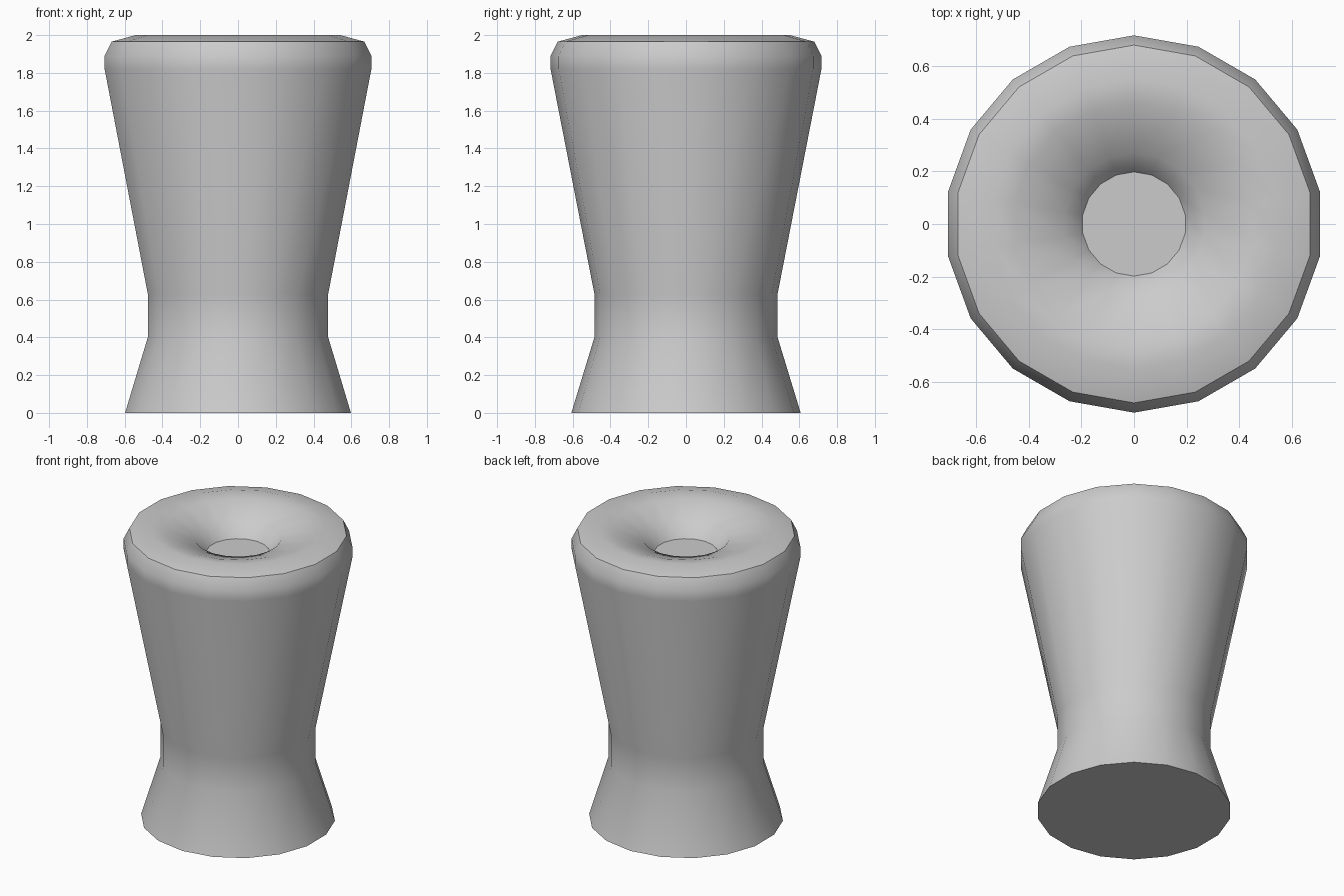
import bpy, bmesh, math

if "Cube" in bpy.data.objects:
    bpy.data.objects.remove(bpy.data.objects["Cube"])

SIDES = 18
# Profile (radius, height): base, waist, flared body, rounded rim, dished top, hole floor
PROFILE = [(0.607, 0), (0.485, 0.4), (0.485, 0.63), (0.717, 1.82), (0.717, 1.89),
           (0.68, 1.965), (0.55, 2.0), (0.46, 1.985), (0.27, 1.92), (0.198, 1.826)]

bm = bmesh.new()
rings = []
for r, z in PROFILE:
    angles = [math.radians(90 + 360 * i / SIDES) for i in range(SIDES)]
    rings.append([bm.verts.new((r * math.cos(a), r * math.sin(a), z)) for a in angles])

# Side bands between neighbouring rings
for low, high in zip(rings, rings[1:]):
    for i in range(SIDES):
        j = (i + 1) % SIDES
        bm.faces.new((low[i], low[j], high[j], high[i]))

# Flat base and hole floor
bm.faces.new(rings[0][::-1])
bm.faces.new(rings[-1])

mesh = bpy.data.meshes.new("flared_pedestal")
bm.to_mesh(mesh)
bm.free()
pedestal = bpy.data.objects.new("flared_pedestal", mesh)
bpy.context.collection.objects.link(pedestal)

# Smooth sides, sharp rim, base and floor edges
bpy.context.view_layer.objects.active = pedestal
pedestal.select_set(True)
bpy.ops.object.shade_smooth_by_angle(angle=math.radians(40))
